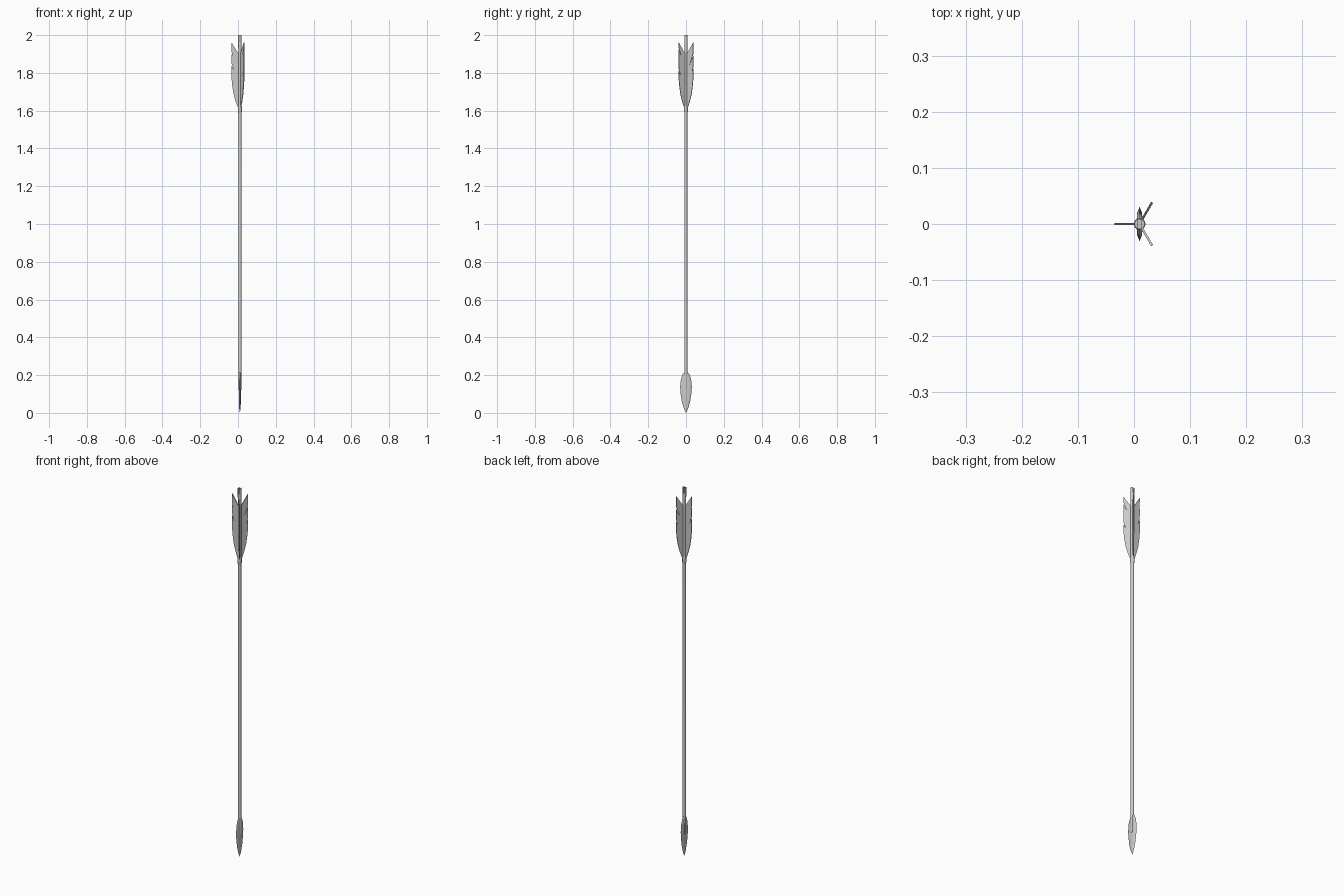
import bpy, bmesh, math
from mathutils import Matrix

if "Cube" in bpy.data.objects:
    bpy.data.objects.remove(bpy.data.objects["Cube"])

AX = 0.01  # shaft axis offset in x


def finish(bm, name, smooth=False):
    bmesh.ops.recalc_face_normals(bm, faces=bm.faces)
    me = bpy.data.meshes.new(name)
    bm.to_mesh(me)
    bm.free()
    ob = bpy.data.objects.new(name, me)
    bpy.context.collection.objects.link(ob)
    if smooth:
        bpy.ops.object.select_all(action='DESELECT')
        ob.select_set(True)
        bpy.context.view_layer.objects.active = ob
        bpy.ops.object.shade_smooth_by_angle(angle=math.radians(50))
    return ob


def lathe(name, profile, sides=10):
    """Stack of (radius, z) rings around the arrow axis, capped at both ends."""
    bm = bmesh.new()
    rings = [[bm.verts.new((AX + r * math.cos(2 * math.pi * i / sides),
                            r * math.sin(2 * math.pi * i / sides), z))
              for i in range(sides)] for r, z in profile]
    for a, b in zip(rings, rings[1:]):
        for i in range(sides):
            j = (i + 1) % sides
            bm.faces.new((a[i], a[j], b[j], b[i]))
    bm.faces.new(rings[0])
    bm.faces.new(rings[-1])
    return finish(bm, name, True)


# Shaft with slightly flared nock
shaft = lathe("shaft", [(0.0085, 0.12), (0.0085, 1.93), (0.0095, 1.95), (0.0095, 2.0)])

# Nock slot cut across the top
bpy.ops.mesh.primitive_cube_add(size=1, location=(AX, 0, 1.99))
cutter = bpy.context.object
cutter.name = "nock_slot_cutter"
cutter.scale = (0.006, 0.05, 0.04)
cutter.hide_render = True
cutter.hide_set(True)
mod = shaft.modifiers.new("nock_slot", 'BOOLEAN')
mod.operation = 'DIFFERENCE'
mod.object = cutter
mod.solver = 'EXACT'

# Thread binding under the feathers
lathe("feather_binding", [(0.0085, 1.59), (0.0105, 1.595), (0.0105, 1.62), (0.0085, 1.63)])

# Leaf-shaped head: flattened blade with bevelled edges, (half width, half thickness, z)
stations = [(0.009, 0.005, 0.215), (0.018, 0.006, 0.205), (0.027, 0.006, 0.18),
            (0.031, 0.006, 0.14), (0.029, 0.006, 0.105), (0.022, 0.005, 0.06),
            (0.012, 0.004, 0.025)]
bm = bmesh.new()
rings = []
for w, t, z in stations:
    section = [(0, -w), (t * .7, -w * .65), (t, 0), (t * .7, w * .65),
               (0, w), (-t * .7, w * .65), (-t, 0), (-t * .7, -w * .65)]
    rings.append([bm.verts.new((AX + x, y, z)) for x, y in section])
for a, b in zip(rings, rings[1:]):
    for i in range(8):
        j = (i + 1) % 8
        bm.faces.new((a[i], a[j], b[j], b[i]))
bm.faces.new(rings[0])
tip = bm.verts.new((AX, 0, 0))
for i in range(8):
    bm.faces.new((rings[-1][i], rings[-1][(i + 1) % 8], tip))
finish(bm, "arrow_head")


# Feathers: curved vane with swept tail and ragged slits in the outer edge
def feather(name, angle, slits):
    outline = [(0.004, 1.605), (0.01, 1.615), (0.023, 1.65), (0.034, 1.69), (0.041, 1.735), (0.044, 1.77)]
    for z, depth in slits:
        outline += [(0.0445, z), (0.0445 - depth, z - depth * 2.2), (0.0435, z + 0.009)]
    outline += [(0.044, 1.96), (0.009, 1.905), (0.004, 1.905)]
    bm = bmesh.new()
    t = 0.002
    face = bm.faces.new([bm.verts.new((r, -t, z)) for r, z in outline])
    ext = bmesh.ops.extrude_face_region(bm, geom=[face])
    bmesh.ops.translate(bm, vec=(0, 2 * t, 0),
                        verts=[v for v in ext['geom'] if isinstance(v, bmesh.types.BMVert)])
    bmesh.ops.triangulate(bm, faces=[f for f in bm.faces if len(f.verts) > 4])
    bm.transform(Matrix.Translation((AX, 0, 0)) @ Matrix.Rotation(math.radians(angle), 4, 'Z'))
    finish(bm, name)


feather("feather_left", 180, [(1.84, 0.012), (1.90, 0.005)])
feather("feather_back", 60, [(1.82, 0.008), (1.89, 0.022)])
feather("feather_front", -60, [(1.81, 0.012), (1.92, 0.016)])
